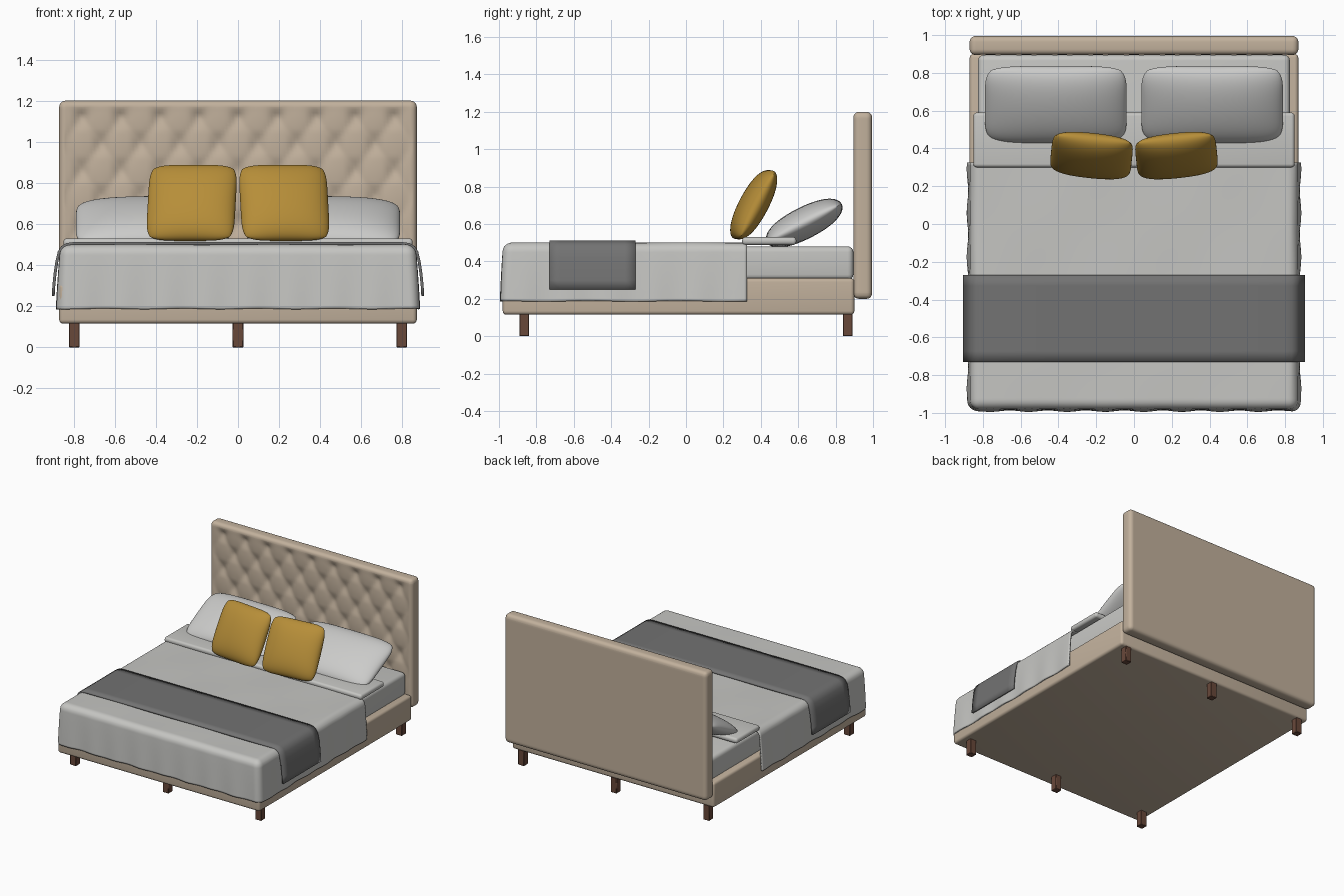
import bpy, bmesh, math
from mathutils import Matrix, Vector

if "Cube" in bpy.data.objects:
    bpy.data.objects.remove(bpy.data.objects["Cube"])


def mat(name, rgb):
    m = bpy.data.materials.new(name)
    m.diffuse_color = (*rgb, 1)
    m.use_nodes = True
    m.node_tree.nodes["Principled BSDF"].inputs["Base Color"].default_value = m.diffuse_color
    return m


BEIGE = mat("beige upholstery", (0.54, 0.44, 0.335))
LINEN = mat("light grey linen", (0.56, 0.56, 0.54))
WHITE = mat("pale pillow cotton", (0.60, 0.60, 0.59))
GREY = mat("dark grey throw", (0.17, 0.17, 0.17))
GOLD = mat("mustard fabric", (0.47, 0.27, 0.04))
WOOD = mat("brown wood", (0.14, 0.065, 0.042))


def finish(name, bm, material):
    bmesh.ops.recalc_face_normals(bm, faces=bm.faces[:])
    me = bpy.data.meshes.new(name)
    bm.to_mesh(me)
    bm.free()
    me.materials.append(material)
    ob = bpy.data.objects.new(name, me)
    bpy.context.collection.objects.link(ob)
    return ob


def rounded_box(lo, hi, r, seg=4, cuts=(0, 0, 0)):
    """Bevelled box between two corners, sliced evenly along each axis."""
    lo, hi = Vector(lo), Vector(hi)
    bm = bmesh.new()
    bmesh.ops.create_cube(bm, size=1)
    for v in bm.verts:
        v.co = Vector([(lo[i] + hi[i]) / 2 + v.co[i] * (hi[i] - lo[i]) for i in range(3)])
    if r:
        bmesh.ops.bevel(bm, geom=bm.edges[:], offset=r, segments=seg, profile=0.5, affect='EDGES')
    for ax in range(3):
        n = Vector([float(i == ax) for i in range(3)])
        for k in range(1, cuts[ax] + 1):
            p = lo[ax] + (hi[ax] - lo[ax]) * k / (cuts[ax] + 1)
            bmesh.ops.bisect_plane(bm, geom=bm.verts[:] + bm.edges[:] + bm.faces[:],
                                   dist=1e-5, plane_co=n * p, plane_no=n)
    return bm


def cushion(name, w, h, t, matrix, material, n=28):
    """Stuffed pillow: two bulging grids sharing a seam, local XY plane."""
    bm = bmesh.new()
    for side in (1, -1):
        rows = []
        for j in range(n + 1):
            row = []
            for i in range(n + 1):
                u, v = [math.sin(math.pi / 2 * (2 * k / n - 1)) for k in (i, j)]
                bulge = ((1 - u ** 2) * (1 - v ** 2)) ** 0.5
                bulge = 0.75 * bulge + 0.25 * ((1 - u ** 4) * (1 - v ** 4)) ** 0.5
                co = Vector((w / 2 * u * (1 - 0.09 * v ** 6), h / 2 * v * (1 - 0.09 * u ** 6),
                             side * t / 2 * bulge))
                row.append(bm.verts.new(matrix @ co))
            rows.append(row)
        for j in range(n):
            for i in range(n):
                bm.faces.new((rows[j][i], rows[j][i + 1], rows[j + 1][i + 1], rows[j + 1][i]))
    bmesh.ops.remove_doubles(bm, verts=bm.verts[:], dist=1e-5)
    return finish(name, bm, material)


# Headboard with diamond tufting pressed into the front
bm = rounded_box((-0.87, 0.895, 0.20), (0.87, 0.995, 1.20), 0.03, 5, (110, 0, 66))
for v in bm.verts:
    x, y, z = v.co
    if y < 0.8952:
        a = x / 0.19 + (z - 1.12) / 0.26
        b = x / 0.19 - (z - 1.12) / 0.26
        sa, sb = abs(math.sin(math.pi * a)), abs(math.sin(math.pi * b))
        dip = 0.016 * (1 - min(1, math.hypot(sa, sb))) ** 1.0 + 0.009 * (1 - (sa * sb) ** 0.6)
        edge = min(0.85 - abs(x), 1.18 - z, z - 0.22)
        v.co.y += dip * max(0, min(1, edge / 0.05))
finish("headboard", bm, BEIGE)

# Upholstered base and mattress
finish("bed_base", rounded_box((-0.87, -0.98, 0.115), (0.87, 0.90, 0.31), 0.02), BEIGE)
finish("mattress", rounded_box((-0.825, -0.96, 0.30), (0.825, 0.895, 0.48), 0.03), LINEN)

# Legs, three at each end
for j, y in enumerate((-0.865, 0.865)):
    for i, x in enumerate((-0.797, 0, 0.797)):
        bm = rounded_box((x - 0.026, y - 0.026, 0), (x + 0.026, y + 0.026, 0.12), 0.003, 1)
        finish(f"leg_{j}_{i}", bm, WOOD)

# Duvet: open shell hanging over the sides and foot, softly rippled
bm = rounded_box((-0.86, -0.975, 0.157), (0.86, 0.42, 0.50), 0.045, 6, (60, 50, 12))
bmesh.ops.bisect_plane(bm, geom=bm.verts[:] + bm.edges[:] + bm.faces[:], dist=1e-5,
                       plane_co=(0, 0.325, 0), plane_no=(0, 1, 0), clear_outer=True)
bmesh.ops.delete(bm, geom=[f for f in bm.faces if f.calc_center_median().z < 0.20
                           and f.normal.z < -0.3], context='FACES')
for v in bm.verts:
    x, y, z = v.co
    z0 = max(0.157, z)
    drop = max(0, min(1, (0.50 - z0) / 0.30))
    ripple = 0.004 * drop
    if abs(x) > 0.80:
        v.co.x += math.copysign(0.022 * drop ** 0.6 + ripple * math.sin(y * 27), x)
    if y < -0.92:
        v.co.y -= 0.016 * drop ** 0.6 + ripple * math.sin(x * 31)
    if z < 0.215:
        v.co.z = 0.157 + (z - 0.157) * 0.9 + 0.002 * math.sin(x * 17 + y * 13)
    elif z > 0.49:
        v.co.z += 0.002 * math.sin(x * 9) * math.cos(y * 8)
ob = finish("duvet", bm, LINEN)
m = ob.modifiers.new("thickness", 'SOLIDIFY')
m.thickness, m.offset = 0.012, -1

# Folded-back top of the duvet
finish("folded_sheet", rounded_box((-0.85, 0.30, 0.488), (0.85, 0.59, 0.53), 0.018), LINEN)

# Throw blanket draped across the foot
half = [(0.0, 0.513), (0.40, 0.513), (0.80, 0.512), (0.835, 0.507), (0.86, 0.492),
        (0.877, 0.465), (0.888, 0.42), (0.897, 0.36), (0.903, 0.30), (0.906, 0.25)]
prof = [(-x, z) for x, z in half[:0:-1]] + half
bm = bmesh.new()
ys = [-0.73 + 0.46 * k / 8 for k in range(9)]
grid = [[bm.verts.new((x, y, z)) for x, z in prof] for y in ys]
for r0, r1 in zip(grid, grid[1:]):
    for i in range(len(prof) - 1):
        bm.faces.new((r0[i], r0[i + 1], r1[i + 1], r1[i]))
ob = finish("throw_blanket", bm, GREY)
if ob.data.polygons[len(prof) // 2].normal.z < 0:
    ob.data.flip_normals()
m = ob.modifiers.new("thickness", 'SOLIDIFY')
m.thickness, m.offset = 0.014, -1

# Sleeping pillows and mustard cushions, mirrored left and right
for s, side in ((-1, "left"), (1, "right")):
    M = Matrix.Translation((s * 0.414, 0.632, 0.605)) @ Matrix.Rotation(math.radians(27), 4, 'X')
    cushion(f"pillow_{side}", 0.75, 0.45, 0.17, M, WHITE)
    M = (Matrix.Translation((s * 0.225, 0.362, 0.703)) @ Matrix.Rotation(math.radians(s * 6), 4, 'Z')
         @ Matrix.Rotation(math.radians(62), 4, 'X'))
    cushion(f"cushion_{side}", 0.43, 0.41, 0.15, M, GOLD)

# Smooth shading with sharp edges kept
bpy.ops.object.select_all(action='SELECT')
bpy.context.view_layer.objects.active = ob
bpy.ops.object.shade_smooth_by_angle(angle=math.radians(40))
